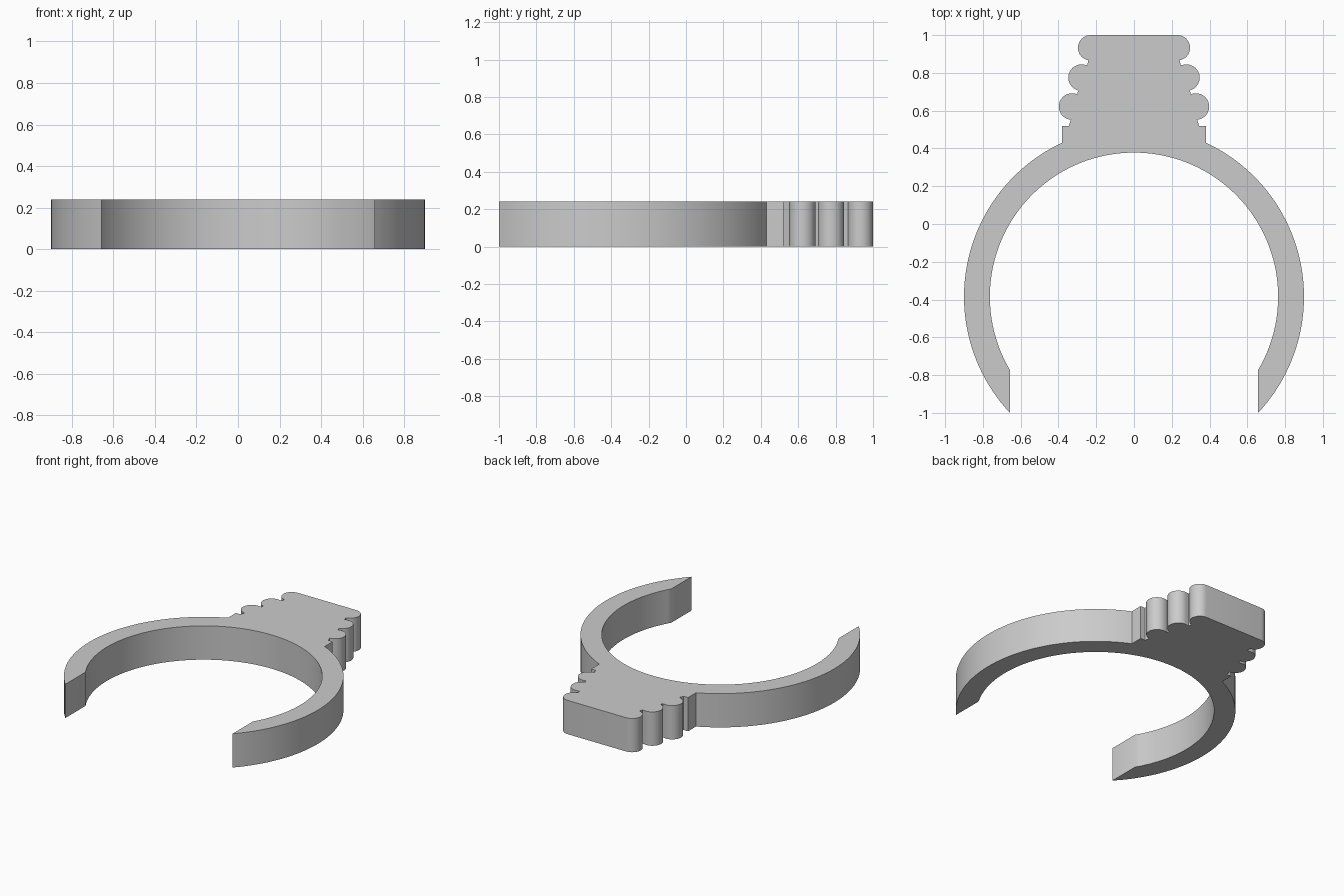
import bpy, bmesh, math

if "Cube" in bpy.data.objects:
    bpy.data.objects.remove(bpy.data.objects["Cube"])

HEIGHT = 0.24
RING_Y, R_OUT, R_IN = -0.385, 0.90, 0.763
TIP_X, NECK_X = 0.657, 0.38


def arc(cx, cy, r, a0, a1, n):
    """Points along a circular arc, angles in radians."""
    return [(cx + r * math.cos(a0 + (a1 - a0) * i / n),
             cy + r * math.sin(a0 + (a1 - a0) * i / n)) for i in range(n + 1)]


# Right half of the outline, from the top of the ridged head to the inner ring
half = []

# Ridged head: three rounded ridges joined by small notches
ridges = [(0.230, 0.933, 0.067, 90, -80, (0.247, 0.842)),
          (0.278, 0.775, 0.070, 105, -75, (0.300, 0.689)),
          (0.328, 0.622, 0.070, 105, -85, (0.345, 0.520))]
for cx, cy, r, a0, a1, notch in ridges:
    half += arc(cx, cy, r, math.radians(a0), math.radians(a1), 16) + [notch]

# Neck shoulder
half.append((NECK_X, 0.52))

# Outer arc down to the tip, then inner arc back up to the centre line
half += arc(0, RING_Y, R_OUT, math.acos(NECK_X / R_OUT), -math.acos(TIP_X / R_OUT), 48)
half += arc(0, RING_Y, R_IN, -math.acos(TIP_X / R_IN), math.pi / 2, 56)

# Mirror the half into a closed outline
outline = half + [(-x, y) for x, y in reversed(half[:-1])]

# Extrude the outline into a solid plate
bm = bmesh.new()
base = bm.faces.new([bm.verts.new((x, y, 0)) for x, y in outline])
top = bmesh.ops.extrude_face_region(bm, geom=[base], use_keep_orig=True)
bmesh.ops.translate(bm, vec=(0, 0, HEIGHT),
                    verts=[v for v in top["geom"] if isinstance(v, bmesh.types.BMVert)])
bmesh.ops.recalc_face_normals(bm, faces=bm.faces)
mesh = bpy.data.meshes.new("open_ring_clip")
bm.to_mesh(mesh)
bm.free()

clip = bpy.data.objects.new("open_ring_clip", mesh)
bpy.context.collection.objects.link(clip)

# Single grey colour
grey = bpy.data.materials.new("grey")
grey.diffuse_color = (0.6, 0.6, 0.6, 1)
grey.use_nodes = True
grey.node_tree.nodes["Principled BSDF"].inputs["Base Color"].default_value = grey.diffuse_color
mesh.materials.append(grey)

# Smooth the curved walls, keep corners sharp
bpy.context.view_layer.objects.active = clip
clip.select_set(True)
bpy.ops.object.shade_smooth_by_angle(angle=math.radians(30))
